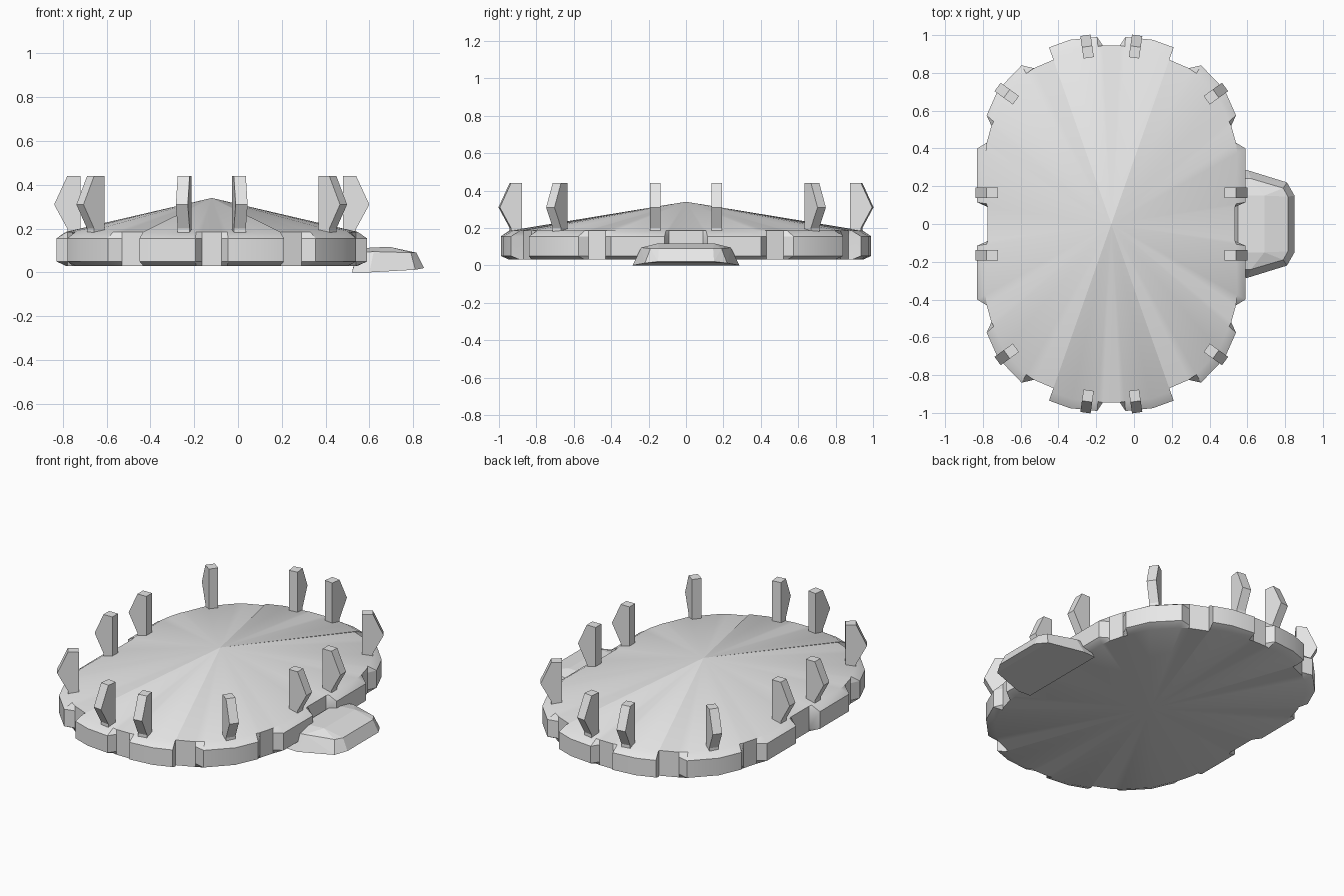
import bpy, bmesh
from math import cos, sin, radians
from mathutils import Vector

cube = bpy.data.objects.get("Cube")
if cube:
    bpy.data.objects.remove(cube, do_unlink=True)

CENTRE_X = -0.12

grey = bpy.data.materials.new("light grey")
grey.use_nodes = True
grey.diffuse_color = (0.8, 0.8, 0.8, 1)
grey.node_tree.nodes["Principled BSDF"].inputs["Base Color"].default_value = (0.8, 0.8, 0.8, 1)


def finish(bm, name):
    """Turn a bmesh into a named grey object."""
    bmesh.ops.recalc_face_normals(bm, faces=bm.faces)
    mesh = bpy.data.meshes.new(name)
    bm.to_mesh(mesh)
    bm.free()
    mesh.materials.append(grey)
    obj = bpy.data.objects.new(name, mesh)
    bpy.context.collection.objects.link(obj)
    return obj


# Plate outline, one quarter: "o" is on the outer rim, "i" is in a notch
quarter = [
    ("i", .655, .09), ("o", .71, .115), ("o", .71, .40), ("i", .66, .43),
    ("i", .635, .52), ("o", .66, .575), ("o", .60, .71), ("o", .475, .84),
    ("i", .41, .825), ("i", .305, .87), ("o", .33, .935), ("o", .22, .975),
    ("o", .075, .99), ("i", .045, .945),
]
outline = []
for sx, sy, step in ((1, 1, 1), (-1, 1, -1), (-1, -1, 1), (1, -1, -1)):
    outline += [(k, Vector((sx * x, sy * y, 0))) for k, x, y in quarter[::step]]


def ring(bm, z, bevelled):
    verts = []
    for kind, p in outline:
        q = p - p.normalized() * 0.05 if bevelled and kind == "o" else p
        verts.append(bm.verts.new((q.x + CENTRE_X, q.y, z)))
    return verts


# Notched plate with a low cone on top and a flat underside
bm = bmesh.new()
rings = [ring(bm, 0.03, True), ring(bm, 0.05, False),
         ring(bm, 0.155, False), ring(bm, 0.185, True)]
n = len(outline)
for low, high in zip(rings, rings[1:]):
    for i in range(n):
        j = (i + 1) % n
        bm.faces.new((low[i], low[j], high[j], high[i]))
for loop, z in ((rings[0], 0.03), (rings[-1], 0.34)):
    apex = bm.verts.new((CENTRE_X, 0, z))
    for i in range(n):
        bm.faces.new((loop[i], loop[(i + 1) % n], apex))
plate = finish(bm, "notched_plate")
bpy.ops.object.select_all(action="DESELECT")
plate.select_set(True)
bpy.context.view_layer.objects.active = plate
bpy.ops.object.shade_smooth_by_angle(angle=radians(30))

# Upright prongs: a bulging profile extruded across its thickness
prong_profile = [(0, .17), (.06, .17), (.06, .20), (.12, .31), (.06, .44), (0, .44)]


def prong(name, x, y, angle, sx, sy):
    bm = bmesh.new()
    out = Vector((cos(angle) * sx, sin(angle) * sy, 0))
    side = Vector((-out.y, out.x, 0)) * 0.0275
    base = Vector((CENTRE_X + sx * x, sy * y, 0))
    face = bm.faces.new([bm.verts.new(base + out * r - side + Vector((0, 0, z)))
                         for r, z in prong_profile])
    new = bmesh.ops.extrude_face_region(bm, geom=[face])["geom"]
    bmesh.ops.translate(bm, vec=side * 2,
                        verts=[v for v in new if isinstance(v, bmesh.types.BMVert)])
    finish(bm, name)


for label, x, y, degrees in (("side", .60, .165, 0), ("corner", .505, .655, 36),
                             ("end", .12, .88, 82)):
    for sx, xname in ((1, "left"), (-1, "right")):
        for sy, yname in ((-1, "front"), (1, "back")):
            prong(f"{label}_prong_{xname}_{yname}", x, y, radians(degrees), sx, sy)

# Faceted lip that sticks out at the left side
bm = bmesh.new()
for x, y, z in ((.52, .28, 0), (.60, .285, 0), (.81, .22, .012), (.85, .15, .02),
                (.55, .24, .09), (.62, .24, .095), (.79, .19, .09), (.815, .145, .09),
                (.55, .15, .11), (.69, .15, .117)):
    for s in (1, -1):
        bm.verts.new((x, y * s, z))
hull = bmesh.ops.convex_hull(bm, input=bm.verts)
bmesh.ops.delete(bm, geom=list(set(hull["geom_interior"])), context="VERTS")
bmesh.ops.dissolve_limit(bm, angle_limit=radians(2), verts=bm.verts, edges=bm.edges)
finish(bm, "side_lip")
